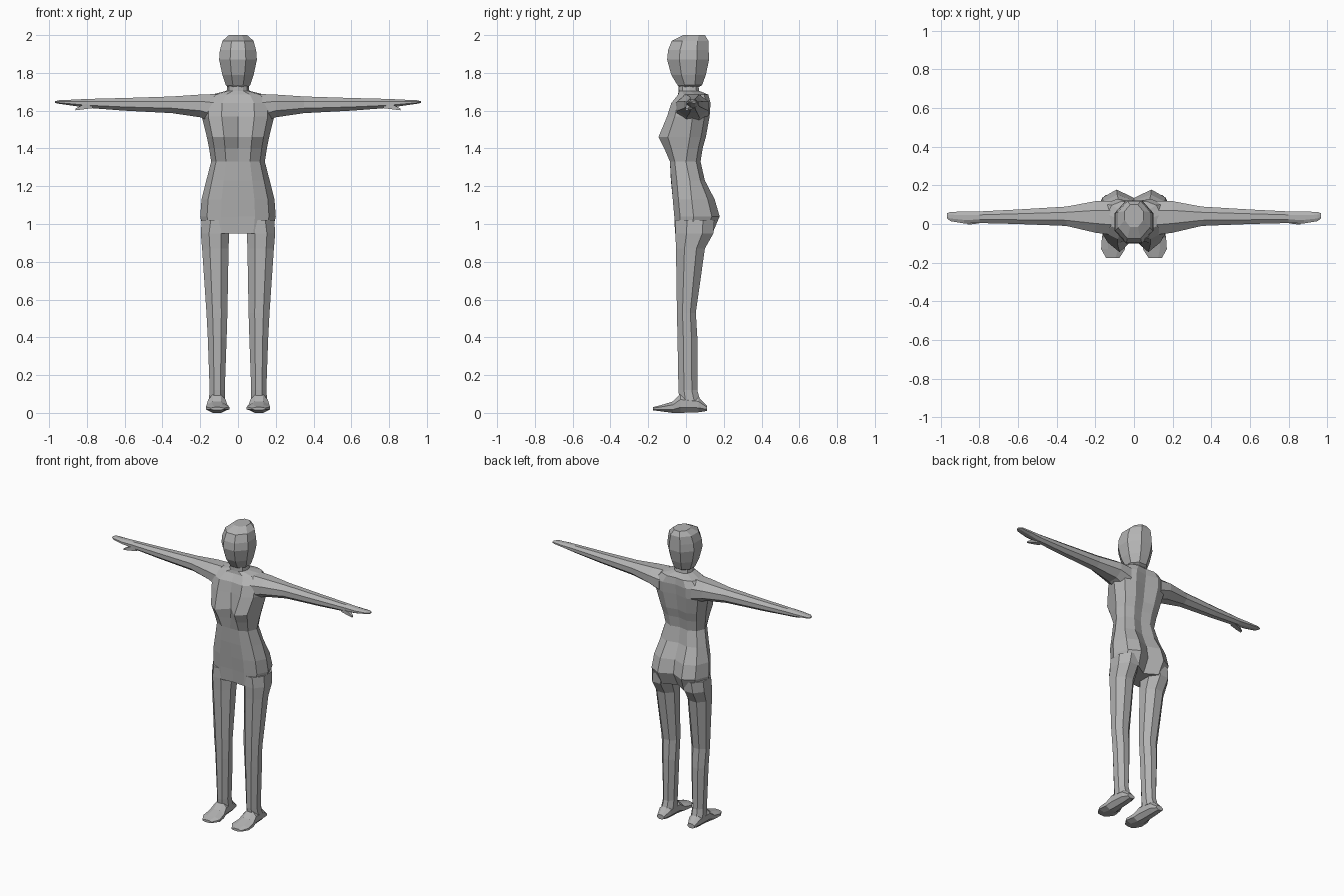
import bpy, bmesh, math

skin = bpy.data.materials.new("plain grey")
skin.diffuse_color = (0.45, 0.45, 0.45, 1)


def bridge(name, rings, mirror=False):
    """Join a list of point rings into a closed flat-shaded skin."""
    bm = bmesh.new()
    loops = [[bm.verts.new(p) for p in r] for r in rings]
    n = len(loops[0])
    for lo, hi in zip(loops, loops[1:]):
        for i in range(n):
            j = (i + 1) % n
            bm.faces.new((lo[i], lo[j], hi[j], hi[i]))
    bm.faces.new(loops[0][::-1])
    bm.faces.new(loops[-1])
    bmesh.ops.recalc_face_normals(bm, faces=bm.faces)
    me = bpy.data.meshes.new(name)
    bm.to_mesh(me)
    bm.free()
    me.materials.append(skin)
    ob = bpy.data.objects.new(name, me)
    bpy.context.collection.objects.link(ob)
    if mirror:
        ob.modifiers.new("mirror", 'MIRROR').use_mirror_merge = False
    return ob


def loft(name, axis, sections, mirror=True, n=8):
    """Sections are (position, a0, a1, b0, b1): an n-gon fitted in each box."""
    rings = []
    for p, a0, a1, b0, b1 in sections:
        ring = []
        for i in range(n):
            t = (i + 0.5) * math.tau / n
            k = 1 / math.cos(math.pi / n)
            a = (a0 + a1) / 2 + (a1 - a0) / 2 * math.cos(t) * k
            b = (b0 + b1) / 2 + (b1 - b0) / 2 * math.sin(t) * k
            ring.append({'x': (p, a, b), 'y': (a, p, b), 'z': (a, b, p)}[axis])
        rings.append(ring)
    return bridge(name, rings, mirror)


# torso: z, half width, front centre, front bulge, side, back bulge, back centre
torso = [
    (0.95, .180, -.050, -.058, .03, .140, .090),
    (1.04, .200, -.060, -.062, .04, .178, .135),
    (1.13, .193, -.070, -.070, .03, .152, .120),
    (1.23, .168, -.080, -.078, .02, .100, .080),
    (1.33, .142, -.085, -.085, .00, .077, .065),
    (1.40, .153, -.080, -.115, .01, .088, .075),
    (1.46, .165, -.075, -.146, .02, .105, .090),
    (1.57, .192, -.075, -.100, .035, .125, .105),
    (1.64, .190, -.070, -.078, .04, .130, .115),
    (1.685, .14, -.040, -.042, .05, .118, .112),
    (1.705, .06, -.040, -.036, .02, .070, .070),
    (1.76, .055, -.040, -.034, .015, .060, .060),
]
rings = []
for z, w, fc, fb, s, bb, bc in torso:
    half = [(.45, fb), (.82, fb * .7 + s * .3), (1, s), (.82, bb * .7 + s * .3), (.45, bb)]
    ring = [(0, fc, z)] + [(w * f, y, z) for f, y in half] + [(0, bc, z)]
    ring += [(-w * f, y, z) for f, y in reversed(half)]
    rings.append(ring)
bridge("torso", rings)

# head
loft("head", 'z', [
    (1.72, -.045, .045, -.03, .06),
    (1.735, -.065, .065, -.045, .085),
    (1.79, -.083, .083, -.078, .105),
    (1.87, -.1, .1, -.1, .122),
    (1.92, -.096, .096, -.095, .12),
    (1.97, -.082, .082, -.075, .118),
    (2.0, -.048, .048, -.015, .1)], mirror=False)

# arms with flat hands
loft("arms", 'x', [
    (.12, -.055, .12, 1.53, 1.688),
    (.2, -.045, .118, 1.565, 1.685),
    (.35, -.01, .09, 1.587, 1.675),
    (.6, 0, .075, 1.6, 1.667),
    (.8, .005, .065, 1.615, 1.662),
    (.88, .003, .065, 1.627, 1.658),
    (.95, .015, .062, 1.637, 1.655),
    (.968, .03, .055, 1.641, 1.65)])
loft("thumbs", 'x', [
    (.77, .01, .045, 1.613, 1.64),
    (.82, .0, .03, 1.607, 1.632),
    (.86, -.003, .01, 1.602, 1.611)], n=4)

# legs
loft("legs", 'z', [
    (.065, .068, .155, -.035, .075),
    (.12, .07, .15, -.04, .06),
    (.4, .06, .16, -.045, .06),
    (.53, .056, .167, -.048, .052),
    (.87, .05, .19, -.053, .1),
    (.95, .047, .197, -.056, .145),
    (1.02, .03, .192, -.055, .15)])

# feet
loft("feet", 'y', [
    (.11, .09, .14, .01, .04),
    (.065, .072, .152, .003, .085),
    (-.03, .066, .158, .0, .1),
    (-.07, .056, .166, .0, .06),
    (-.13, .046, .17, .008, .042),
    (-.175, .075, .145, .014, .03)])
